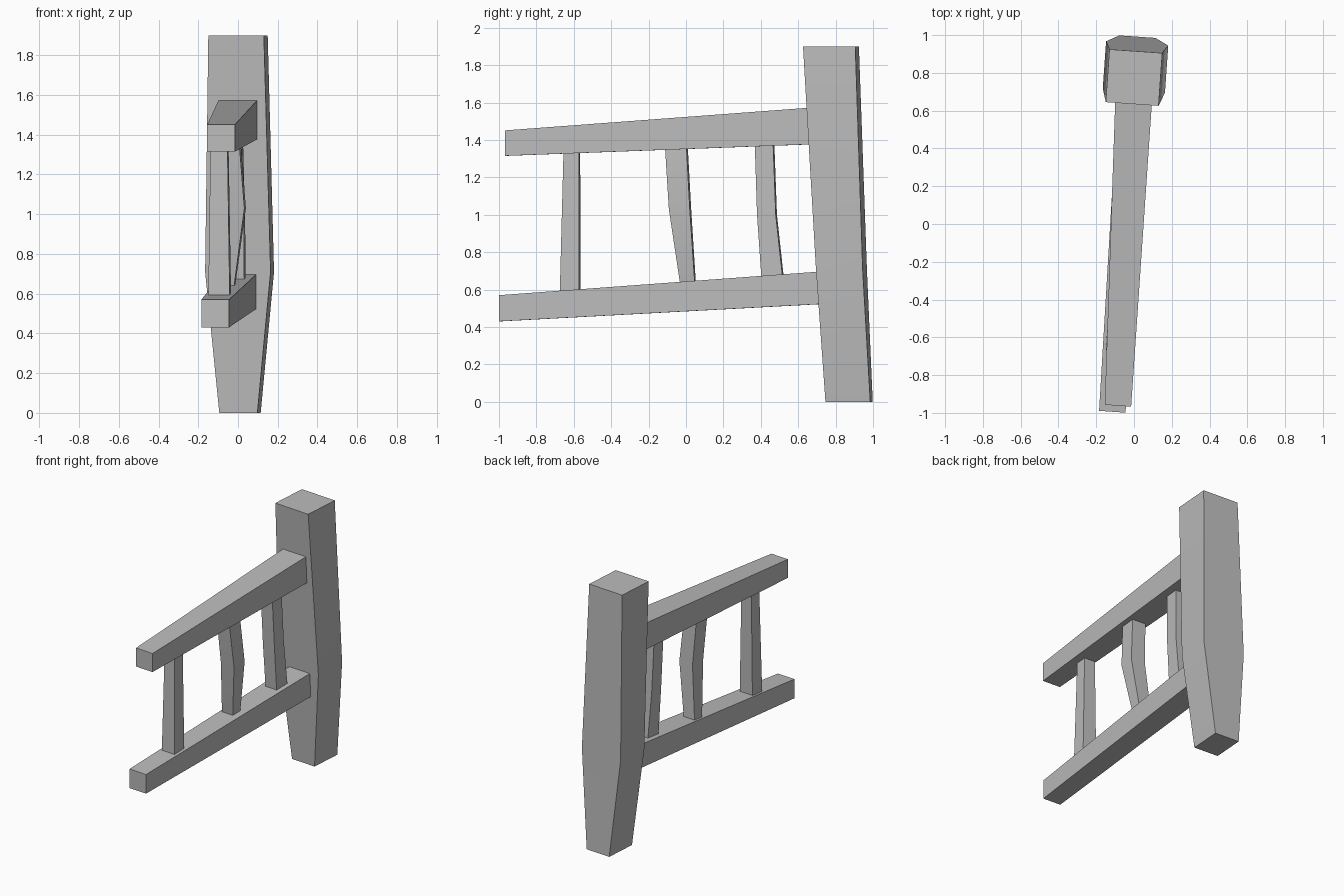
import bpy, bmesh, math
from mathutils import Vector

cube = bpy.data.objects.get("Cube")
if cube:
    bpy.data.objects.remove(cube, do_unlink=True)

# Plain grey material
grey = bpy.data.materials.new("plain grey")
grey.use_nodes = True
colour = (0.5, 0.5, 0.5, 1)
grey.diffuse_color = colour
grey.node_tree.nodes["Principled BSDF"].inputs["Base Color"].default_value = colour

# The whole fence is turned slightly about the vertical
YAW = math.radians(-4)
ACROSS = Vector((math.cos(YAW), math.sin(YAW), 0))
DEPTH = Vector((-math.sin(YAW), math.cos(YAW), 0))
UP = Vector((0, 0, 1))


def beam(name, second_axis, sections):
    """Loft a four-sided timber through (centre, width, thickness) sections."""
    bm = bmesh.new()
    rings = []
    for centre, w, t in sections:
        rings.append([bm.verts.new(Vector(centre) + ACROSS * (a * w / 2) + second_axis * (b * t / 2))
                      for a, b in ((-1, -1), (1, -1), (1, 1), (-1, 1))])
    for low, high in zip(rings, rings[1:]):
        for i in range(4):
            j = (i + 1) % 4
            bm.faces.new((low[i], low[j], high[j], high[i]))
    bm.faces.new(rings[0])
    bm.faces.new(rings[-1])
    bmesh.ops.recalc_face_normals(bm, faces=bm.faces)
    mesh = bpy.data.meshes.new(name)
    bm.to_mesh(mesh)
    bm.free()
    mesh.materials.append(grey)
    obj = bpy.data.objects.new(name, mesh)
    bpy.context.collection.objects.link(obj)
    bpy.ops.object.select_all(action='DESELECT')
    obj.select_set(True)
    bpy.context.view_layer.objects.active = obj
    bpy.ops.object.shade_smooth_by_angle(angle=math.radians(30))
    return obj


# Bulging, leaning post
beam("post", DEPTH, [
    ((0.01, 0.872, 0), 0.192, 0.24),
    ((0.008, 0.831, 0.71), 0.33, 0.25),
    ((0, 0.775, 1.9), 0.28, 0.28),
])

# Tapered rails, with their thick ends let into the post
beam("upper_rail", UP, [
    ((-0.085, -0.962, 1.383), 0.14, 0.136),
    ((0.003, 0.75, 1.479), 0.198, 0.199),
])
beam("lower_rail", UP, [
    ((-0.115, -0.994, 0.5), 0.14, 0.14),
    ((0.008, 0.78, 0.613), 0.175, 0.175),
])

# Crooked slats, with both ends let into the rails
beam("front_slat", DEPTH, [
    ((-0.092, -0.62, 0.55), 0.109, 0.104),
    ((-0.093, -0.61, 1.36), 0.085, 0.083),
])
beam("middle_slat", DEPTH, [
    ((-0.067, 0.014, 0.6), 0.09, 0.076),
    ((-0.02, -0.032, 1.03), 0.112, 0.112),
    ((-0.045, -0.053, 1.39), 0.105, 0.115),
])
beam("back_slat", DEPTH, [
    ((-0.012, 0.466, 0.63), 0.095, 0.115),
    ((-0.017, 0.433, 1.0), 0.098, 0.1),
    ((-0.028, 0.419, 1.41), 0.098, 0.098),
])
